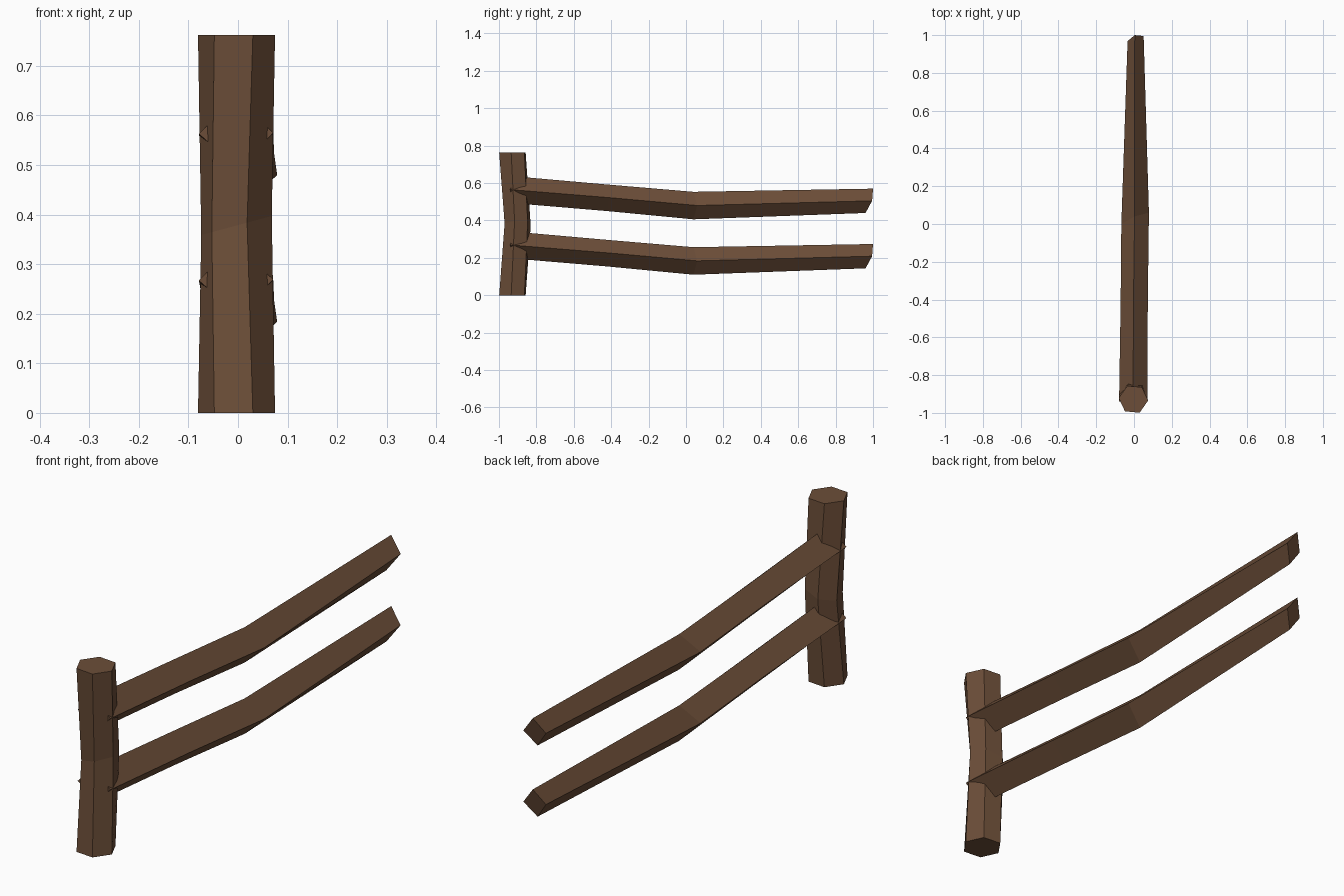
import bpy, bmesh, math
from mathutils import Vector

if "Cube" in bpy.data.objects:
    bpy.data.objects.remove(bpy.data.objects["Cube"])

wood = bpy.data.materials.new("brown wood")
wood.diffuse_color = (0.15, 0.076, 0.04, 1)
wood.use_nodes = True
wood.node_tree.nodes["Principled BSDF"].inputs["Base Color"].default_value = wood.diffuse_color


def loft(name, rings):
    """Skin consecutive rings of points and cap both ends."""
    bm = bmesh.new()
    rows = [[bm.verts.new(p) for p in ring] for ring in rings]
    n = len(rows[0])
    for a, b in zip(rows, rows[1:]):
        for i in range(n):
            j = (i + 1) % n
            bm.faces.new((a[i], a[j], b[j], b[i]))
    bm.faces.new(rows[0])
    bm.faces.new(rows[-1])
    bmesh.ops.recalc_face_normals(bm, faces=bm.faces)
    mesh = bpy.data.meshes.new(name)
    bm.to_mesh(mesh)
    bm.free()
    mesh.materials.append(wood)
    obj = bpy.data.objects.new(name, mesh)
    bpy.context.collection.objects.link(obj)
    return obj


def hexagon(cy, z, r, turn, tilt=0.0):
    pts = []
    for i in range(6):
        a = math.radians(turn + 60 * i)
        x = r * math.cos(a)
        pts.append(Vector((x - 0.003, cy + r * math.sin(a), z + tilt * x)))
    return pts


# crooked six-sided post
loft("post", [hexagon(-0.928, 0, 0.078, -5),
              hexagon(-0.90, 0.378, 0.073, -13, 0.27),
              hexagon(-0.928, 0.762, 0.078, -5)])

# sagging diamond-section rails: top, right, bottom, left at each station
stations = [
    [(-0.005, -0.93, 0.637), (0.071, -0.94, 0.565), (0, -0.93, 0.493), (-0.079, -0.94, 0.563)],
    [(-0.003, -0.42, 0.592), (0.073, -0.41, 0.522), (0, -0.42, 0.450), (-0.071, -0.43, 0.522)],
    [(0.003, 0.04, 0.553), (0.079, 0.06, 0.480), (0.003, 0.04, 0.406), (-0.067, 0.0, 0.482)],
    [(0.004, 1.0, 0.570), (0.051, 0.995, 0.505), (0.010, 0.96, 0.440), (-0.034, 0.968, 0.505)],
]
for name, drop in (("upper_rail", 0), ("lower_rail", 0.296)):
    loft(name, [[Vector(p) - Vector((0, 0, drop)) for p in ring] for ring in stations])
